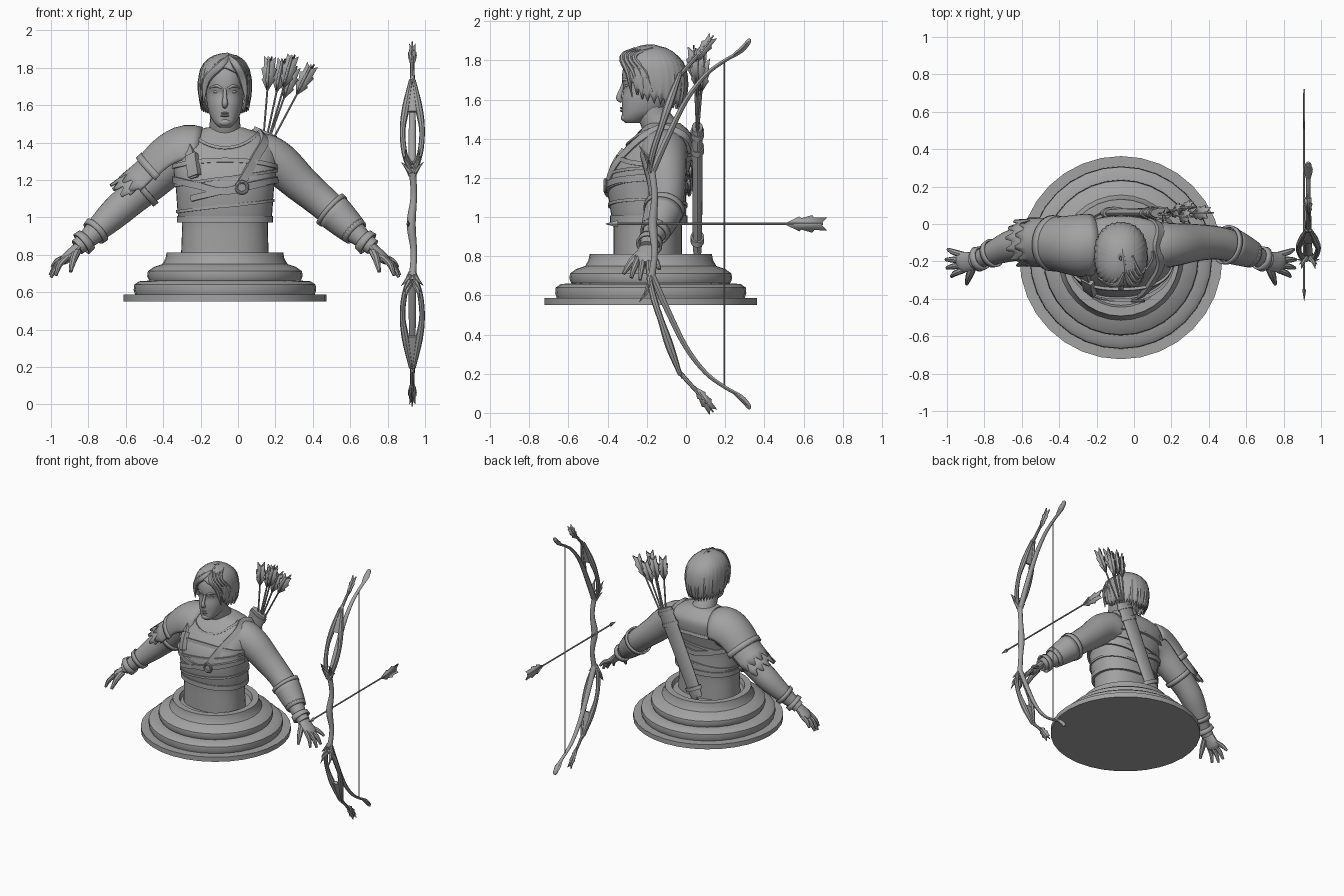
import bpy, bmesh, math, random
from mathutils import Vector as V

if "Cube" in bpy.data.objects:
    bpy.data.objects.remove(bpy.data.objects["Cube"])
random.seed(4)
CX, BX, BZ = -0.07, 0.932, 0.965      # body axis, bow plane, bow middle height
made = []
grey = bpy.data.materials.new("stone grey")
grey.use_nodes = True
grey.diffuse_color = (0.36, 0.36, 0.36, 1)
grey.node_tree.nodes["Principled BSDF"].inputs["Base Color"].default_value = (0.36, 0.36, 0.36, 1)


def build(name, verts, faces, solid=0):
    me = bpy.data.meshes.new(name)
    me.from_pydata([tuple(v) for v in verts], [], faces)
    bm = bmesh.new()
    bm.from_mesh(me)
    bmesh.ops.remove_doubles(bm, verts=bm.verts, dist=0.0001)
    bmesh.ops.recalc_face_normals(bm, faces=bm.faces)
    bm.to_mesh(me)
    bm.free()
    ob = bpy.data.objects.new(name, me)
    bpy.context.collection.objects.link(ob)
    me.materials.append(grey)
    if solid:
        m = ob.modifiers.new("thickness", 'SOLIDIFY')
        m.thickness, m.offset = solid, 0
    made.append(ob)
    return ob


def loft(name, rows, wrap=True, caps=True, solid=0):
    n = len(rows[0])
    faces = [(i*n+j, i*n+(j+1) % n, (i+1)*n+(j+1) % n, (i+1)*n+j)
             for i in range(len(rows)-1) for j in range(n if wrap else n-1)]
    if caps and wrap:
        faces += [tuple(range(n)), tuple(range((len(rows)-1)*n, len(rows)*n))]
    return build(name, [p for r in rows for p in r], faces, solid)


def smooth(pts, k=4):
    # curve through the points
    p = [V(q) for q in pts]
    p = [2*p[0]-p[1]] + p + [2*p[-1]-p[-2]]
    out = []
    for i in range(1, len(p)-2):
        a, b, c, d = p[i-1:i+3]
        for s in range(k):
            t = s/k
            out.append(0.5*(2*b + (c-a)*t + (2*a-5*b+4*c-d)*t*t + (3*b-a-3*c+d)*t**3))
    return out + [p[-2]]


def frames(pts, ref=(0, 0, 1), k=4):
    q = smooth(pts, k)
    out = []
    for i, p in enumerate(q):
        t = (q[min(i+1, len(q)-1)] - q[max(i-1, 0)]).to_3d().normalized()
        s = t.cross(V(ref)).normalized()
        out.append((p.to_3d(), max(p[3], 0.001), s, s.cross(t)))
    return out


def tube(name, pts, ref=(0, 0, 1), n=10, ws=1, wu=1, k=4):
    ang = [2*math.pi*j/n for j in range(n)]
    return loft(name, [[p + r*(wu*math.cos(a)*u + ws*math.sin(a)*s) for a in ang]
                       for p, r, s, u in frames(pts, ref, k)])


# Cross-section tables: height, half width, front y, back y
TORSO = smooth([(.78, .235, -.37, -.02), (.97, .23, -.37, -.02), (1.0, .25, -.38, 0), (1.15, .262, -.40, 0),
                (1.25, .275, -.38, .02), (1.33, .28, -.33, .04), (1.40, .265, -.275, .04),
                (1.445, .2, -.23, .01), (1.48, .1, -.2, -.03)])
HEAD = smooth([(1.48, .03, -.31, -.24), (1.5, .052, -.325, -.2), (1.54, .078, -.326, -.12),
               (1.6, .095, -.327, -.06), (1.66, .1, -.318, -.03), (1.70, .104, -.327, -.02),
               (1.77, .104, -.318, -.03), (1.82, .085, -.28, -.07), (1.85, .04, -.22, -.13)])
HAIR = smooth([(1.5, .09, -.26, -.04), (1.55, .112, -.3, -.025), (1.62, .128, -.322, -.003), (1.7, .137, -.335, .003),
               (1.78, .128, -.332, -.015), (1.83, .1, -.302, -.06), (1.86, .055, -.25, -.11), (1.873, .004, -.19, -.18)])


def surf(table, a, z, off=0):
    z = min(max(z, table[0][0]), table[-1][0])
    for lo, hi in zip(table, table[1:]):
        if lo[0] <= z <= hi[0]:
            break
    m = lo.lerp(hi, (z-lo[0])/max(hi[0]-lo[0], 1e-6))
    power = lambda c: math.copysign(abs(c)**0.88, c)
    return V((CX + (m[1]+off)*power(math.sin(a)),
              (m[2]+m[3])/2 - ((m[3]-m[2])/2+off)*power(math.cos(a)), z))


def body(name, table, n=40):
    return loft(name, [[surf(table, 2*math.pi*j/n, row[0]) for j in range(n)] for row in table])


def strap(name, path, w, h=.012, k=6):
    # flat belt that follows the torso along (degrees, height) points
    q = smooth([(a, z, 0) for a, z in path], k)
    pts = [surf(TORSO, math.radians(p[0]), p[1]) for p in q]
    rows = []
    for i, p in enumerate(pts):
        t = (pts[min(i+1, len(pts)-1)] - pts[max(i-1, 0)]).normalized()
        a = math.radians(q[i][0])
        nrm = V((math.sin(a), -math.cos(a), max(0, (p.z-1.25)*4)))
        nrm = (nrm - t*nrm.dot(t)).normalized()
        s = t.cross(nrm)
        rows.append([p - s*w - nrm*.01, p - s*w + nrm*h, p + s*w + nrm*h, p + s*w - nrm*.01])
    return loft(name, rows)


def lathe(name, prof, cx, cy, n=32):
    return loft(name, [[(cx+r*math.cos(2*math.pi*j/n), cy+r*math.sin(2*math.pi*j/n), z)
                        for j in range(n)] for r, z in prof])


def ball(name, loc, size):
    rows = [[V(loc) + V((size[0]*math.sin(p)*math.cos(a), size[1]*math.sin(p)*math.sin(a), size[2]*math.cos(p)))
             for a in [math.pi*j/8 for j in range(16)]] for p in [math.pi*i/10 for i in range(11)]]
    return loft(name, rows, caps=False)


def feather(name, base, tip, side, width):
    base, d, side = V(base), V(tip)-V(base), V(side).normalized()
    half = [(0, 0), (.35, .85), (.4, .65), (.65, 1), (.7, .7), (1, .75), (.85, 0)]
    verts = [base + d*t + side*w*width*m for m in (1, -1) for t, w in half]
    return build(name, verts, [tuple(range(7)), tuple(range(7, 14))], .008)


# Pedestal
lathe("pedestal", [(.001, .55), (.543, .55), (.543, .587), (.48, .587), (.488, .61), (.485, .64), (.46, .658),
                   (.405, .662), (.416, .685), (.412, .712), (.38, .735), (.335, .75), (.318, .78), (.312, .812),
                   (.265, .812), (.255, .78), (.001, .78)], CX, -.18)

# Torso, belts and chest straps
body("torso", TORSO)
ring = range(-180, 181, 30)
strap("waist_belt", [(a, .99) for a in ring], .018, .01)
strap("vest_top_edge", [(a, 1.27 + .035*math.cos(math.radians(a))**2) for a in ring], .012, .01)
strap("lower_wrap", [(a, 1.06 + .03*math.sin(math.radians(a))) for a in ring], .008, .008)
strap("chest_wrap", [(a, 1.14 + .06*abs(math.sin(math.radians(a)))) for a in ring], .018)
strap("upper_wrap", [(a, 1.21 + .04*math.sin(math.radians(a))) for a in ring], .008, .009)
strap("quiver_strap", [(14, 1.16), (24, 1.25), (38, 1.35), (58, 1.42), (90, 1.448), (130, 1.41), (150, 1.34)], .022)
strap("side_strap", [(-40, 1.1), (-10, 1.13), (14, 1.16), (50, 1.19), (85, 1.2)], .016, .018)
strap("shoulder_strap", [(-34, 1.21), (-36, 1.3), (-46, 1.39), (-75, 1.445), (-120, 1.42), (-145, 1.33)], .022)
strap("strap_tab", [(-33, 1.22), (-34, 1.27), (-36, 1.33)], .033, .022)
strap("collar", [(-75, 1.455), (-40, 1.43), (0, 1.37), (40, 1.43), (75, 1.455)], .008, .007)
c = surf(TORSO, math.radians(16), 1.16, .02)
tube("chest_ring", [(c.x+.03*math.cos(i*math.pi/6), c.y, c.z+.03*math.sin(i*math.pi/6), .009) for i in range(13)],
     (0, 1, 0), 8, k=2)

# Neck, head and face
tube("neck", [(CX, -.11, 1.38, .11), (CX, -.13, 1.45, .09), (CX, -.165, 1.52, .08), (CX, -.18, 1.6, .08)], (0, 1, 0), 20)
body("head", HEAD)
tube("nose", [(CX, -.318, 1.685, .009), (CX, -.332, 1.645, .011), (CX, -.342, 1.608, .016), (CX, -.325, 1.592, .012)],
     (1, 0, 0))
for z, r in ((1.557, .008), (1.543, .009)):
    tube("lip", [(CX-.035, -.31, z, .002), (CX, -.329, z, r), (CX+.035, -.31, z, .002)], ws=.9, wu=.7)
ball("chin", (CX, -.308, 1.508), (.035, .025, .022))

# Hair shell, fringe locks and parting
edge = [(0, 1.8), (35, 1.76), (58, 1.64), (75, 1.6), (110, 1.575), (181, 1.545)]
rows = []
for j in range(73):
    a = -180 + j*5
    e0, e1 = next((p, q) for p, q in zip(edge, edge[1:]) if p[0] <= abs(a) <= q[0])
    zb = e0[1] + (e1[1]-e0[1])*(abs(a)-e0[0])/(e1[0]-e0[0]) + (.035 if j % 2 else -.01)*(abs(a) > 50)
    rows.append([surf(HAIR, math.radians(a), zb+(1.872-zb)*math.sin(t*math.pi/20), .004*math.cos(a/2)*(1-t/10))
                 for t in range(11)])
loft("hair", rows, wrap=False, solid=.014)
for s in (-1, 1):
    for i in range(4):
        sx = CX + .02 + s*.012*i
        tube("fringe_lock", [(sx, -.26+.03*i, 1.858, .012), (sx+s*.04, -.325+.02*i, 1.815, .022),
                             (CX+s*(.098+.008*i), -.295+.03*i, 1.735, .022),
                             (CX+s*(.115+.008*i), -.275+.035*i, 1.61+.01*i, .002)], (0, 1, 0), 8, wu=.7)
    ball("eye", (CX+s*.042, -.298, 1.672), (.019, .014, .01))
    tube("brow", [(CX+s*.015, -.322, 1.69, .006), (CX+s*.045, -.315, 1.703, .008), (CX+s*.08, -.28, 1.692, .003)])
tube("hair_parting", [(CX+.02, -.31, 1.815, .008), (CX+.02, -.25, 1.857, .012), (CX+.01, -.16, 1.868, .012),
                      (CX, -.07, 1.835, .006)], n=8)

# Arms, hands and wrist cuffs
ARM = [(.12, -.115, 1.31, .115), (.2, -.115, 1.325, .125), (.29, -.11, 1.285, .115), (.4, -.1, 1.185, .1),
       (.5, -.1, 1.1, .09), (.58, -.115, 1.03, .085), (.66, -.145, .955, .07), (.74, -.18, .88, .05), (.79, -.195, .84, .045)]
FINGERS = [(.925, -.135, .735), (.935, -.19, .69), (.93, -.235, .68), (.905, -.28, .69)]


def arm_shell(name, s, i0, i1, half, lift0, lift1, jag=0, solid=.012):
    # plate wrapped over the arm between two stations along it
    fr = frames([(CX+s*u, y, z, r) for u, y, z, r in ARM])
    steps, rows = 24, []
    for j in range(steps+1):
        a = math.radians(-half + 2*half*j/steps)
        row = []
        for i in range(i0, i1+1):
            p, r, sd, up = fr[i]
            f = (i-i0)/(i1-i0)
            row.append(p + (r+lift0+(lift1-lift0)*f)*(math.cos(a)*up + math.sin(a)*sd))
        if jag and (j // 2) % 2:
            row[-1] = row[-1] + (row[-1]-row[-2]).normalized()*jag
        rows.append(row)
    return loft(name, rows, wrap=False, solid=solid)


for s, side in ((-1, "right"), (1, "left")):
    tube(side+"_arm", [(CX+s*u, y, z, r) for u, y, z, r in ARM], n=20)
    tube(side+"_palm", [(CX+s*u, y, z, r) for u, y, z, r in
                        ((.77, -.19, .86, .042), (.81, -.2, .82, .052), (.85, -.205, .78, .055), (.87, -.21, .76, .035))],
         n=14, wu=.5)
    for i, (u, y, z) in enumerate(FINGERS):
        ky = -.165 - .027*i
        tube(side+"_finger", [(CX+s*.84, ky, .79, .016), (CX+s*(.84+u)/2+s*.012, (ky+y)/2, (.8+z)/2, .016),
                              (CX+s*u, y, z, .009)], n=8)
    tube(side+"_thumb", [(CX+s*.79, -.225, .82, .022), (CX+s*.81, -.275, .775, .02), (CX+s*.825, -.32, .71, .01)], n=8)
    arm_shell(side+"_cuff", s, 28, 30, 180, .008, .016)
    arm_shell(side+"_glove_band", s, 25, 26, 180, .008, .008)

# Forearm bracer and layered shoulder armour
arm_shell("bracer", 1, 20, 26, 180, .008, .008)
arm_shell("bracer_rim", 1, 19, 20, 180, .014, .014)
arm_shell("shoulder_plate", -1, 2, 11, 95, .04, .03)
arm_shell("shoulder_plate_rim", -1, 10, 11, 97, .036, .04)
arm_shell("upper_arm_plate", -1, 10, 14, 90, .02, .032, .04)
arm_shell("lower_arm_plate", -1, 13, 16, 80, .02, .035, .04)
arm_shell("arm_strap", -1, 13, 14, 180, .008, .008)

# Quiver with arrows
Y = (0, 1, 0)
tube("quiver", [(.15, .058, 1.46, .066), (.01, .058, 1.15, .062), (-.125, .058, .85, .054), (-.14, .058, .82, .035)], Y, 20, wu=.42)
for z in (1.44, 1.36, .9):
    x = .15 - .45*(1.46-z)
    tube("quiver_band", [(x, .058, z, .072), (x-.012, .058, z-.025, .072)], Y, 20, wu=.48)
for x, y, z in ((.17, .05, 1.84), (.24, .075, 1.83), (.29, .04, 1.85), (.39, .06, 1.8), (.3, .09, 1.79)):
    foot, tip = V((.1+.2*x, .058, 1.4)), V((x, y, z))
    tube("quiver_arrow", [(*foot, .006), (*tip, .006)], Y, 6)
    d = (tip-foot).normalized()
    for w in (d.cross(V(Y)), V((.3, 1, 0))):
        feather("quiver_fletching", tip-d*.17, tip+d*.02, w, .042)

# Bow, mirrored about its grip
X = (1, 0, 0)
tube("bow_grip", [(BX, -.18, BZ-.3, .02), (BX+.008, -.16, BZ-.15, .017), (BX-.006, -.17, BZ, .024),
                  (BX+.008, -.16, BZ+.15, .017), (BX, -.18, BZ+.3, .02)], X)
for s, part in ((1, "upper_"), (-1, "lower_")):
    at = lambda x, y, h, r: (BX+x, y, BZ+s*h, r)
    tube(part+"limb", [at(0, y, h, r) for y, h, r in
                       ((-.17, .27, .022), (-.09, .45, .02), (.0, .63, .017), (.1, .76, .014), (.2, .835, .012),
                        (.28, .88, .012), (.315, .925, .018), (.328, .945, .008))], X, ws=.8)
    for m in (-1, 1):
        tube(part+"prong", [at(m*x, y, h, r) for x, y, h, r in
                            ((.01, -.19, .27, .012), (.042, -.165, .38, .015), (.052, -.125, .5, .015),
                             (.035, -.085, .62, .02), (.008, -.03, .77, .01))], X, 8, ws=1.1)
        for i in range(3):
            tube(part+"thorn", [at(m*.008, -.18, .26+.03*i, .013), at(m*.03, -.19-.01*i, .3+.03*i, .01),
                                at(m*(.06-.012*i), -.19-.025*i, .33+.035*i, .001)], X, 6, k=2)
    tube(part+"blade", [at(0, -.09, .6, .05), at(0, -.06, .69, .035), at(0, -.02, .79, .008)], X, ws=.3)
    tube(part+"front_strand", [at(0, -.04, .75, .012), at(0, .05, .85, .01), at(0, .13, .945, .006)], X, 8)
    for w in ((0, .8, -.6*s), X):
        feather(part+"bow_feather", at(0, .045, .83, 0)[:3], at(0, .14, .962, 0)[:3], w, .032 if w != X else .022)
    tube(part+"tip_leaf", [at(0, .24, .86, .012), at(0, .29, .9, .024), at(0, .32, .94, .012)], X, 8, ws=.5)
tube("bowstring", [(BX, .195, BZ-.835, .004), (BX, .195, BZ+.835, .004)], X, 6)

# Nocked arrow
AX = .91
tube("arrow_shaft", [(AX, -.38, BZ, .006), (AX, .7, BZ, .006)], n=6)
tube("arrow_head", [(AX, -.355, BZ, .006), (AX, -.35, BZ, .018), (AX, -.412, BZ, .001)], n=4, ws=.6, k=1)
feather("arrow_fletching", (AX, .5, BZ), (AX, .722, BZ), (0, 0, 1), .045)

# Smooth shading with crisp edges
for ob in made:
    ob.select_set(True)
bpy.context.view_layer.objects.active = made[0]
bpy.ops.object.shade_smooth_by_angle(angle=math.radians(40))
